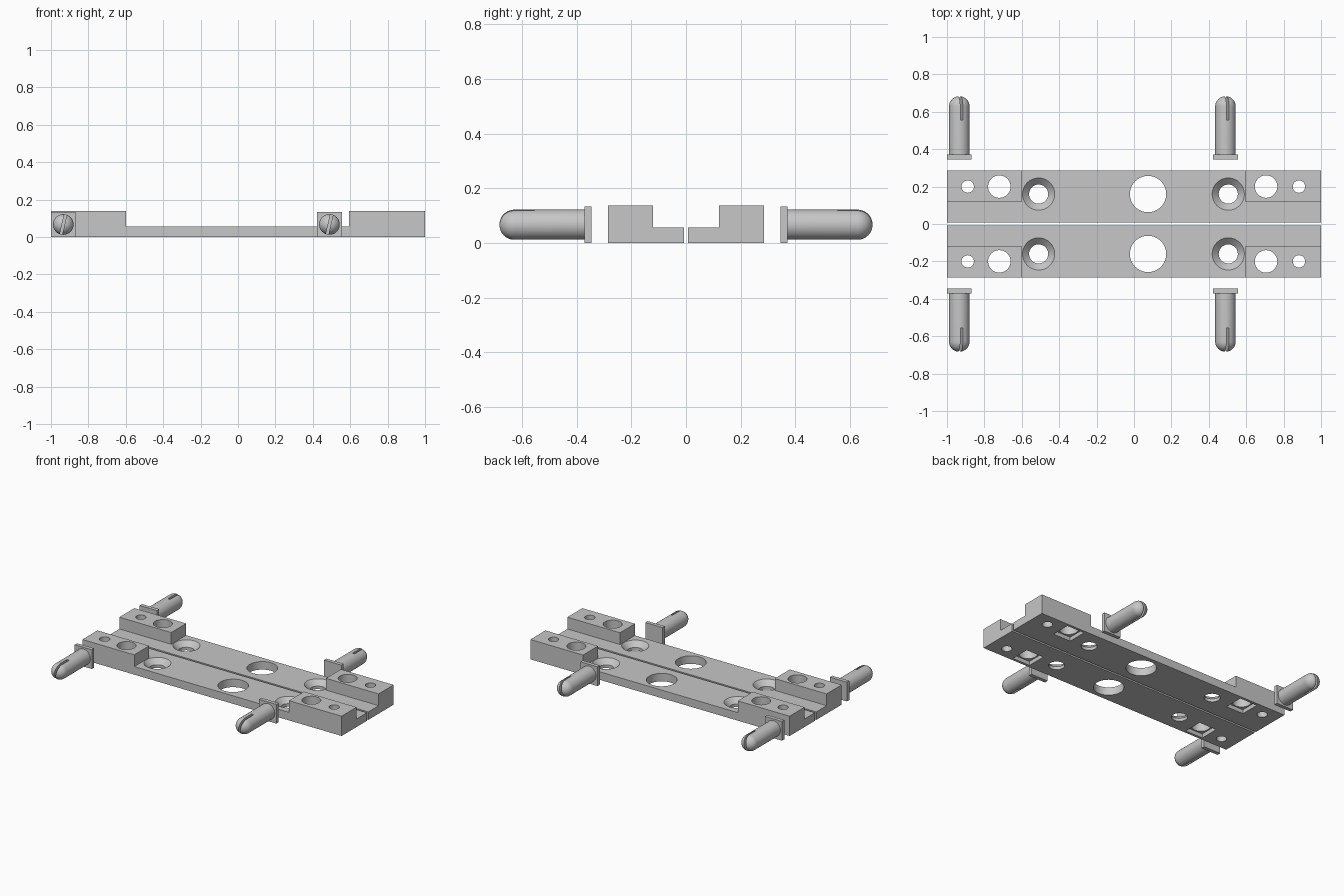
import bpy, bmesh, math
from mathutils import Matrix

if "Cube" in bpy.data.objects:
    bpy.data.objects.remove(bpy.data.objects["Cube"])

metal = bpy.data.materials.new("grey_metal")
metal.diffuse_color = (0.57, 0.57, 0.57, 1)
metal.use_nodes = True
metal.node_tree.nodes["Principled BSDF"].inputs["Base Color"].default_value = metal.diffuse_color


def finish(bm, name):
    bmesh.ops.recalc_face_normals(bm, faces=bm.faces)
    me = bpy.data.meshes.new(name)
    bm.to_mesh(me)
    bm.free()
    ob = bpy.data.objects.new(name, me)
    bpy.context.collection.objects.link(ob)
    me.materials.append(metal)
    return ob


def box(name, x, y, z, turn=None):
    """Box from (min, max) pairs, optionally turned about its own centre."""
    bm = bmesh.new()
    bmesh.ops.create_cube(bm, size=1)
    for v in bm.verts:
        v.co = [v.co[i] * (r[1] - r[0]) for i, r in enumerate((x, y, z))]
    mid = Matrix.Translation([sum(r) / 2 for r in (x, y, z)])
    bm.transform(mid @ turn if turn else mid)
    return finish(bm, name)


def lathe(name, profile, matrix, n=64):
    """Closed solid turned about z from (radius, height) points."""
    bm = bmesh.new()
    rings = []
    for r, h in profile:
        rings.append([bm.verts.new((r * math.cos(2 * math.pi * i / n),
                                    r * math.sin(2 * math.pi * i / n), h)) for i in range(n)])
    for a, b in zip(rings, rings[1:]):
        for i in range(n):
            j = (i + 1) % n
            bm.faces.new((a[i], a[j], b[j], b[i]))
    bm.faces.new(rings[0])
    bm.faces.new(rings[-1])
    bm.transform(matrix)
    return finish(bm, name)


def activate(ob):
    bpy.ops.object.select_all(action='DESELECT')
    ob.select_set(True)
    bpy.context.view_layer.objects.active = ob


def cut(ob, cutter):
    activate(ob)
    m = ob.modifiers.new("cut", 'BOOLEAN')
    m.operation, m.solver, m.object = 'DIFFERENCE', 'EXACT', cutter
    bpy.ops.object.modifier_apply(modifier=m.name)
    bpy.data.objects.remove(cutter)


def mirror_front(ob, smooth=True):
    """Repeat the rear part on the front side."""
    activate(ob)
    m = ob.modifiers.new("mirror", 'MIRROR')
    m.use_axis = (False, True, False)
    m.use_mirror_merge = False
    bpy.ops.object.modifier_apply(modifier=m.name)
    if smooth:
        bpy.ops.object.shade_smooth_by_angle(angle=math.radians(30))


def hole(x, y, r):
    return lathe("hole_cutter", [(r, -0.1), (r, 0.3)], Matrix.Translation((x, y, 0)))


# Base plates: full-height bars cut down to leave a raised block at each end
LOW, TOP = 0.056, 0.138
plate = box("base_plates", (-1, 1), (0.007, 0.286), (0, TOP))
cut(plate, box("step_cutter", (-0.6, 0.594), (-0.1, 0.5), (LOW, 0.3)))
cut(plate, box("ledge_cutter", (-1.2, 1.2), (-0.1, 0.121), (LOW, 0.3)))

# Large centre hole and countersunk screw holes
cut(plate, hole(0.075, 0.16, 0.097))
for x in (-0.51, 0.504):
    cut(plate, lathe("countersink_cutter",
                     [(0.051, -0.1), (0.051, 0.021), (0.086, LOW), (0.088, LOW + 0.002)],
                     Matrix.Translation((x, 0.16, 0))))

# Block holes, with square pockets underneath for the pin heads
for x_pin, x_small in ((-0.72, -0.889), (0.706, 0.882)):
    cut(plate, hole(x_pin, 0.2, 0.06))
    cut(plate, hole(x_small, 0.2, 0.033))
    cut(plate, box("pocket_cutter", (x_pin - 0.068, x_pin + 0.068), (0.132, 0.268), (-0.1, 0.028)))
mirror_front(plate)

# Pins: square head, round-ended shaft and slanted slot through the tip
R, TIP, MID = 0.055, 0.683, 0.067
dome = [(R * math.cos(a), TIP - R + R * math.sin(a))
        for a in (math.radians(88 * i / 12) for i in range(13))]
for side, x in (("left", -0.934), ("right", 0.489)):
    head = box(side + "_pin_heads", (x - 0.066, x + 0.066), (0.345, 0.371), (0, 2 * MID))
    mirror_front(head, smooth=False)
    shaft = lathe(side + "_pin_shafts", [(R, 0.37)] + dome,
                  Matrix.Translation((x, 0, MID)) @ Matrix.Rotation(-math.pi / 2, 4, 'X'), 48)
    cut(shaft, box("slot_cutter", (x - 0.007, x + 0.007), (0.555, 0.8), (MID - 0.2, MID + 0.2),
                   Matrix.Rotation(math.radians(13), 4, 'Y')))
    mirror_front(shaft)
